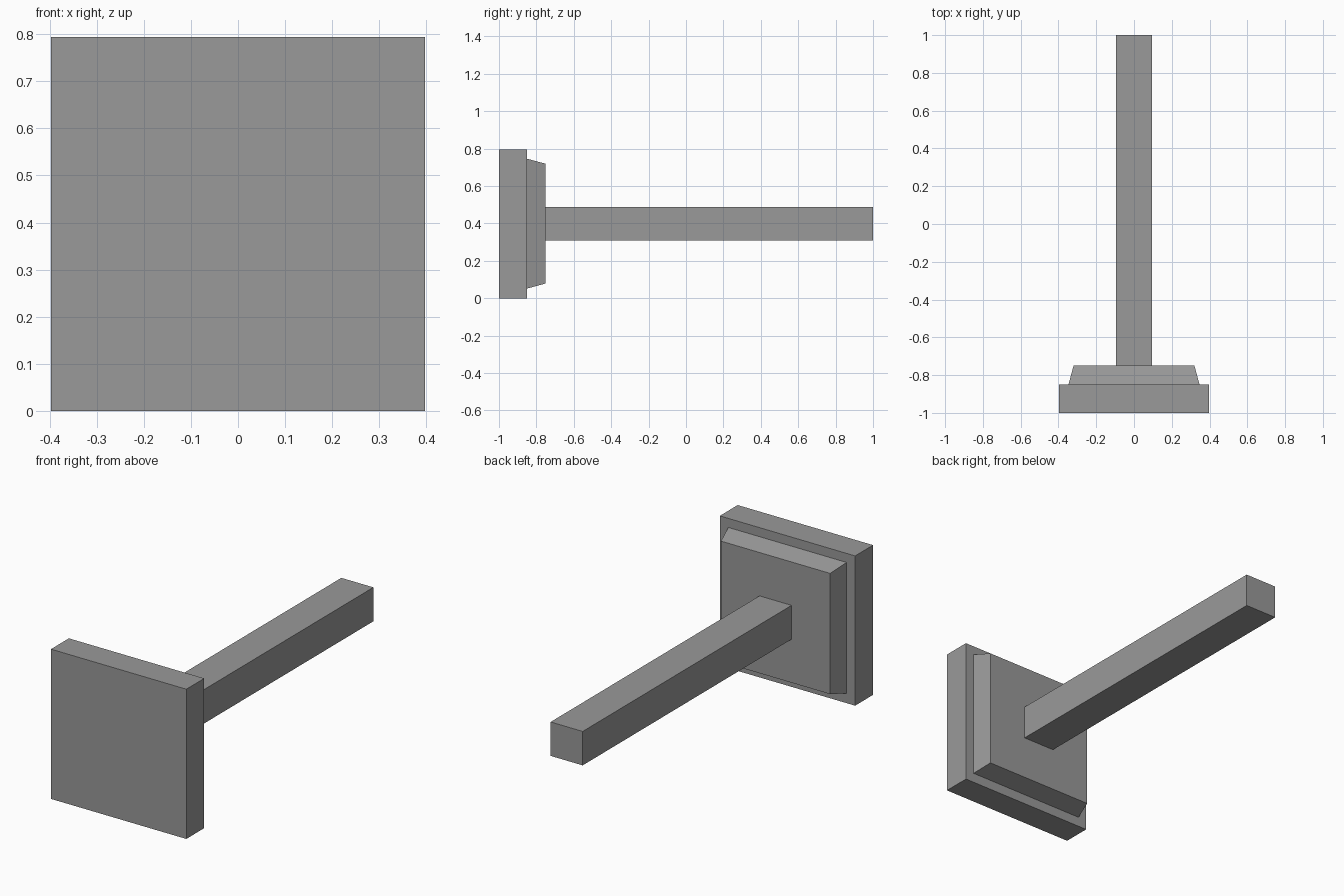
import bpy, bmesh

if "Cube" in bpy.data.objects:
    bpy.data.objects.remove(bpy.data.objects["Cube"])

CENTRE_Z = 0.397

grey = bpy.data.materials.new("mid grey")
grey.diffuse_color = (0.32, 0.32, 0.32, 1)
grey.use_nodes = True
grey.node_tree.nodes["Principled BSDF"].inputs["Base Color"].default_value = grey.diffuse_color


def square_bar(name, y0, y1, start, end, z=CENTRE_Z):
    """Rectangular bar along y; start and end are (half width, half height)."""
    bm = bmesh.new()
    rings = [[bm.verts.new((sx * hx, y, z + sz * hz))
              for sx, sz in ((-1, -1), (1, -1), (1, 1), (-1, 1))]
             for y, (hx, hz) in ((y0, start), (y1, end))]
    for ring in rings:
        bm.faces.new(ring)
    for i in range(4):
        j = (i + 1) % 4
        bm.faces.new((rings[0][i], rings[0][j], rings[1][j], rings[1][i]))
    bmesh.ops.recalc_face_normals(bm, faces=bm.faces)
    mesh = bpy.data.meshes.new(name)
    bm.to_mesh(mesh)
    bm.free()
    mesh.materials.append(grey)
    obj = bpy.data.objects.new(name, mesh)
    bpy.context.collection.objects.link(obj)
    return obj


# Square front plate
square_bar("front_plate", -1.0, -0.85, (0.397, 0.397), (0.397, 0.397))
# Tapered step behind the plate
square_bar("tapered_step", -0.85, -0.75, (0.347, 0.347), (0.32, 0.32), 0.399)
# Long shaft
square_bar("shaft", -0.75, 1.0, (0.094, 0.09), (0.094, 0.09), 0.399)
